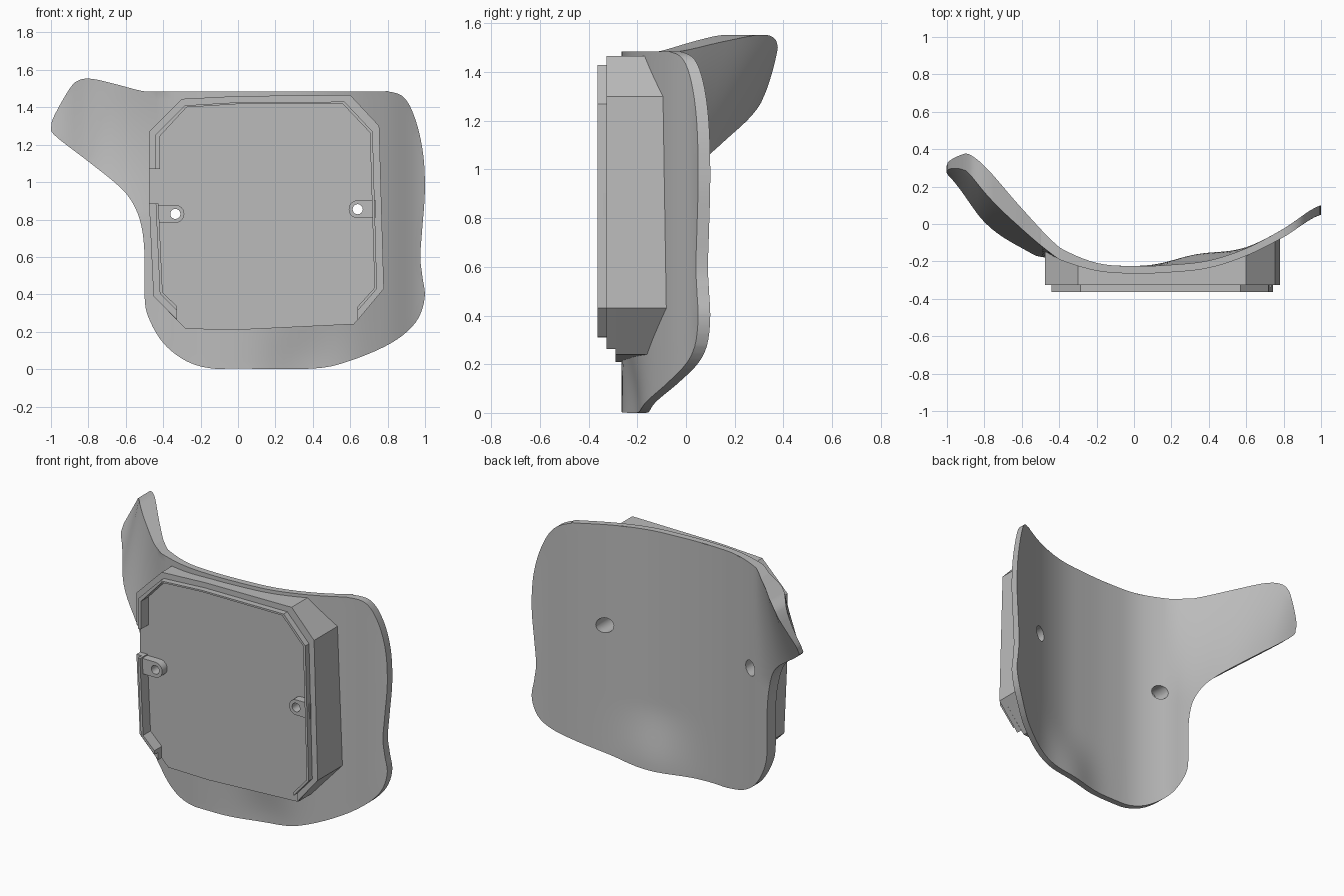
import bpy, bmesh, math
from mathutils import Vector

if "Cube" in bpy.data.objects:
    bpy.data.objects.remove(bpy.data.objects["Cube"], do_unlink=True)

grey = bpy.data.materials.new("plain grey")
grey.use_nodes = True
grey.diffuse_color = (0.5, 0.5, 0.5, 1)
grey.node_tree.nodes["Principled BSDF"].inputs["Base Color"].default_value = (0.5, 0.5, 0.5, 1)


def hermite(p0, p1, p2, p3, t):
    return 0.5 * (2 * p1 + (p2 - p0) * t + (2 * p0 - 5 * p1 + 4 * p2 - p3) * t * t
                  + (3 * p1 - p0 - 3 * p2 + p3) * t ** 3)


def smooth_loop(points, steps=5):
    """Closed smooth curve through the points."""
    pts = [Vector(p) for p in points]
    n = len(pts)
    return [hermite(pts[i - 1], pts[i], pts[(i + 1) % n], pts[(i + 2) % n], s / steps)
            for i in range(n) for s in range(steps)]


def curve_at(start, step, values, x):
    """Smooth value at x from evenly spaced samples."""
    u = min(max((x - start) / step, 0), len(values) - 1.001)
    i = int(u)
    v = [values[min(max(j, 0), len(values) - 1)] for j in range(i - 1, i + 3)]
    return hermite(*v, u - i)


# Curved shell surface: cross profile, backward lean of the wing, low ridge
PROFILE = [0.19, 0.007, -0.1, -0.19, -0.25, -0.265, -0.258, -0.235, -0.17, -0.07, 0.05]
THICKNESS = [0.04, 0.14, 0.11, 0.065, 0.042, 0.04, 0.04, 0.04, 0.04, 0.045, 0.05]


def shell_front(x, z):
    y = curve_at(-1, 0.2, PROFILE, x)
    lean = 0.9 * min(max(0, -x - 0.4), 0.5) * (max(z, 0.8) - 1.1)
    low = min(max((0.4 - z) / 0.4, 0), 1)
    ridge = 0.045 * math.exp(-((x - 0.35) / 0.18) ** 2)
    return y + lean + ridge * low * low * (3 - 2 * low)


def shell_back(x, z):
    return shell_front(x, z) + curve_at(-1, 0.2, THICKNESS, x)


def slab(name, outline, front, back, grid=0):
    """Fill an x-z outline and give it depth between two y functions."""
    bm = bmesh.new()
    bm.faces.new([bm.verts.new((p[0], 0, p[1])) for p in outline])
    if grid:
        for axis, count in ((0, 2), (2, 1.6)):
            for k in range(int(count / grid) + 1):
                co, no = Vector(), Vector()
                co[axis] = k * grid + 0.0037 - (1 if axis == 0 else 0)
                no[axis] = 1
                bmesh.ops.bisect_plane(bm, geom=bm.verts[:] + bm.edges[:] + bm.faces[:],
                                       plane_co=co, plane_no=no, dist=1e-5)
    first = bm.verts[:]
    ext = bmesh.ops.extrude_face_region(bm, geom=bm.faces[:], use_keep_orig=True)
    second = [g for g in ext["geom"] if isinstance(g, bmesh.types.BMVert)]
    for verts, fn in ((first, front), (second, back)):
        for v in verts:
            v.co.y = fn(v.co.x, v.co.z)
    bmesh.ops.recalc_face_normals(bm, faces=bm.faces[:])
    mesh = bpy.data.meshes.new(name)
    bm.to_mesh(mesh)
    bm.free()
    ob = bpy.data.objects.new(name, mesh)
    bpy.context.collection.objects.link(ob)
    mesh.materials.append(grey)
    return ob


def level(y):
    return lambda x, z: y


# Shell with side wing
shell_outline = smooth_loop([
    (-0.5, 1.485), (-0.66, 1.525), (-0.78, 1.552), (-0.85, 1.545), (-0.9, 1.5),
    (-0.98, 1.36), (-0.998, 1.3), (-0.98, 1.25), (-0.8, 1.11), (-0.65, 0.99), (-0.57, 0.9),
    (-0.52, 0.78), (-0.5, 0.62), (-0.5, 0.4), (-0.48, 0.28), (-0.4, 0.14), (-0.28, 0.045),
    (-0.15, 0.005), (0, 0.003), (0.4, 0.003), (0.6, 0.045), (0.82, 0.14), (0.95, 0.25),
    (0.998, 0.38), (0.985, 0.5), (0.975, 0.6), (0.985, 0.75), (0.999, 0.95), (0.99, 1.15),
    (0.95, 1.33), (0.89, 1.45), (0.8, 1.485), (0.7, 1.485), (-0.4, 1.485)])
shell = slab("curved_shell", shell_outline, shell_front, shell_back, 0.04)

# Solid base of the housing, following the shell
base_outline = [(-0.475, 1.27), (-0.3, 1.445), (0, 1.46), (0.6, 1.466), (0.755, 1.3),
                (0.78, 0.43), (0.62, 0.24), (0, 0.21), (-0.28, 0.215), (-0.452, 0.39),
                (-0.475, 0.885)]
base = slab("housing_base", base_outline, level(-0.29),
            lambda x, z: shell_front(x, z) + 0.02, 0.08)

# Housing walls with a raised inner lip, open at the left gap and the bottom
main_outer = [(-0.475, 1.07), (-0.475, 1.27), (-0.3, 1.445), (0, 1.46), (0.6, 1.466),
              (0.755, 1.3), (0.78, 0.43), (0.64, 0.262)]
main_lip = [(-0.44, 1.07), (-0.44, 1.255), (-0.285, 1.41), (0, 1.427), (0.57, 1.43),
            (0.72, 1.27), (0.743, 0.43), (0.64, 0.312)]
main_inner = [(-0.418, 1.07), (-0.418, 1.245), (-0.275, 1.4), (0, 1.417), (0.56, 1.418),
              (0.705, 1.265), (0.73, 0.435), (0.64, 0.335)]
side_outer = [(-0.475, 0.885), (-0.452, 0.39), (-0.325, 0.262)]
side_lip = [(-0.44, 0.885), (-0.418, 0.405), (-0.325, 0.31)]
side_inner = [(-0.425, 0.885), (-0.403, 0.41), (-0.325, 0.335)]
for name, outer, lip, inner in (("main", main_outer, main_lip, main_inner),
                                ("side", side_outer, side_lip, side_inner)):
    slab(name + "_wall", outer + inner[::-1], level(-0.326), level(-0.289))
    slab(name + "_lip", lip + inner[::-1], level(-0.363), level(-0.325))

# Screw tabs with stepped through holes
tabs = []
cutters = []
for name, cx, cz, wall_x in (("right_tab", -0.335, 0.83, -0.43), ("left_tab", 0.64, 0.855, 0.735)):
    side = 1 if cx > wall_x else -1
    arc = [(cx + side * 0.048 * math.cos(a), cz + 0.048 * math.sin(a))
           for a in (math.pi * (k / 12 - 0.5) for k in range(13))]
    tabs.append(slab(name, arc + [(wall_x, cz + 0.048), (wall_x, cz - 0.048)],
                     level(-0.34), level(-0.289)))
    for radius, y0, y1 in ((0.027, -0.5, 0.2), (0.047, -0.25, 0.3)):
        ring = [(cx + radius * math.cos(k * math.tau / 24), cz + radius * math.sin(k * math.tau / 24))
                for k in range(24)]
        cutter = slab("hole_cutter", ring, level(y0), level(y1))
        cutter.hide_render = True
        cutters.append(cutter)

for ob in [shell, base] + tabs:
    bpy.context.view_layer.objects.active = ob
    for cutter in cutters:
        mod = ob.modifiers.new("hole", "BOOLEAN")
        mod.operation = "DIFFERENCE"
        mod.solver = "EXACT"
        mod.object = cutter
        bpy.ops.object.modifier_apply(modifier=mod.name)
for cutter in cutters:
    bpy.data.objects.remove(cutter, do_unlink=True)

# Smooth shading on the curved parts, sharp rims kept
bpy.ops.object.select_all(action="DESELECT")
for ob in [shell, base] + tabs:
    ob.select_set(True)
bpy.ops.object.shade_smooth_by_angle(angle=math.radians(30))
